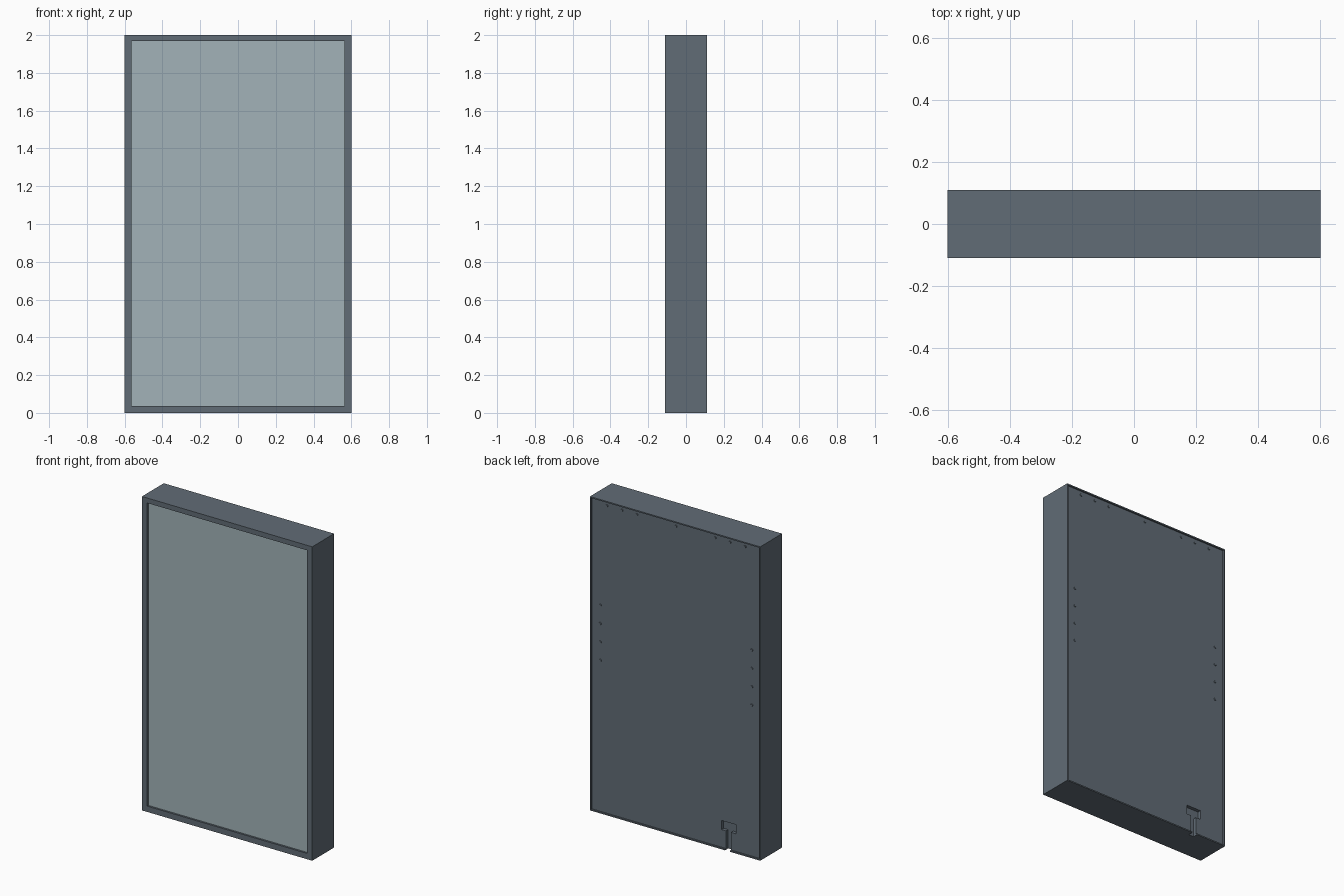
import bpy, bmesh
from math import radians

if "Cube" in bpy.data.objects:
    bpy.data.objects.remove(bpy.data.objects["Cube"])


def mat(name, rgb):
    m = bpy.data.materials.new(name)
    m.diffuse_color = (*rgb, 1)
    m.use_nodes = True
    m.node_tree.nodes["Principled BSDF"].inputs["Base Color"].default_value = m.diffuse_color
    return m


DARK = mat("dark_grey", (0.12, 0.15, 0.18))
PALE = mat("pale_panel", (0.36, 0.45, 0.48))


def add_mesh(name, bm, material=DARK):
    bmesh.ops.recalc_face_normals(bm, faces=bm.faces)
    me = bpy.data.meshes.new(name)
    bm.to_mesh(me)
    bm.free()
    ob = bpy.data.objects.new(name, me)
    bpy.context.collection.objects.link(ob)
    me.materials.append(material)
    return ob


def box(name, x, y, z, material=DARK):
    bm = bmesh.new()
    bmesh.ops.create_cube(bm, size=1)
    for v in bm.verts:
        v.co = [r[0] if c < 0 else r[1] for c, r in zip(v.co, (x, y, z))]
    return add_mesh(name, bm, material)


def cut(ob, cutter):
    mod = ob.modifiers.new("cut_" + cutter.name, 'BOOLEAN')
    mod.operation = 'DIFFERENCE'
    mod.solver = 'EXACT'
    mod.object = cutter


# Frame: rectangular rings (half width, bottom, top, y) joined into a closed shell
rings = [(0.563, 0.037, 1.968, -0.098), (0.563, 0.037, 1.968, -0.11),
         (0.6, 0, 2, -0.11), (0.6, 0, 2, 0.11),
         (0.592, 0.008, 1.992, 0.11), (0.592, 0.008, 1.992, -0.098)]
bm = bmesh.new()
loops = [[bm.verts.new(p) for p in ((-w, y, b), (w, y, b), (w, y, t), (-w, y, t))]
         for w, b, t, y in rings]
for i, a in enumerate(loops):
    b = loops[(i + 1) % len(loops)]
    for j in range(4):
        k = (j + 1) % 4
        bm.faces.new((a[j], a[k], b[k], b[j]))
frame = add_mesh("frame", bm)

# Recessed front and back panels
box("front_panel", (-0.592, 0.592), (-0.098, -0.09), (0.008, 1.992), PALE)
back = box("back_panel", (-0.592, 0.592), (0.06, 0.1), (0.008, 1.992))

# Socket pocket and cable channel, cut through the back and the bottom lip
pocket = box("pocket_cutter", (-0.423, -0.32), (0.078, 0.2), (0.12, 0.178))
channel = box("channel_cutter", (-0.388, -0.352), (0.078, 0.2), (-0.05, 0.15))
for c in (pocket, channel):
    c.hide_render = True
    c.hide_viewport = True
    c.display_type = 'WIRE'
cut(back, pocket)
cut(back, channel)
cut(frame, channel)

# Screw heads along the top edge and both sides of the back
spots = [(0, 1.967)]
for s in (-1, 1):
    spots += [(s * x, 1.967) for x in (0.276, 0.381, 0.487)]
    spots += [(s * 0.534, 0.97 + 0.117 * i) for i in range(4)]
bm = bmesh.new()
for x, z in spots:
    made = bmesh.ops.create_cone(bm, cap_ends=True, segments=12,
                                 radius1=0.009, radius2=0.007, depth=0.006)["verts"]
    for v in made:
        cx, cy, cz = v.co
        v.co = (x + cx, 0.101 + cz, z + cy)
screws = add_mesh("screws", bm)
